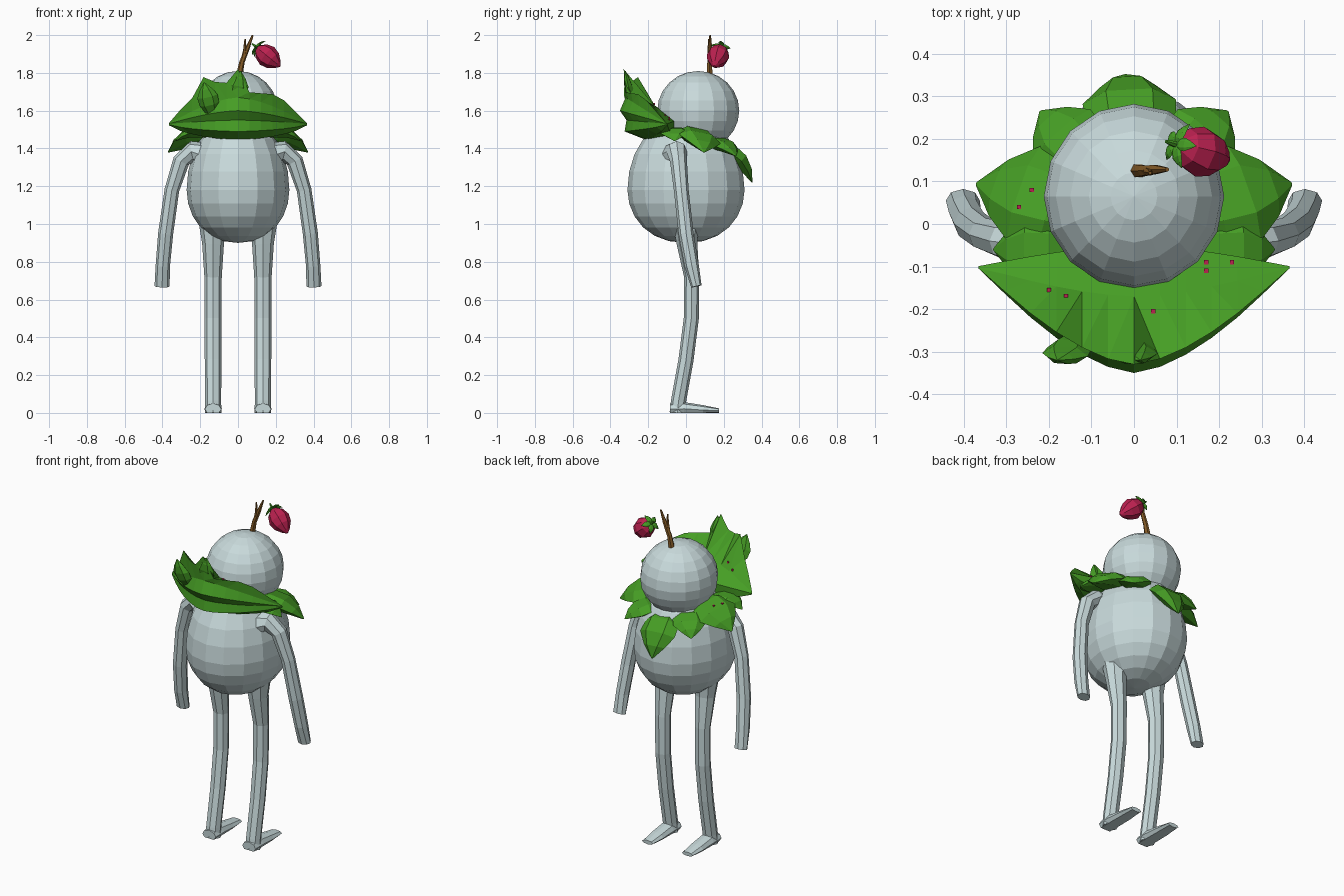
import bpy, bmesh, math
from mathutils import Vector
from mathutils.bvhtree import BVHTree

cube = bpy.data.objects.get("Cube")
if cube:
    bpy.data.objects.remove(cube, do_unlink=True)


def material(name, rgb):
    m = bpy.data.materials.new(name)
    m.use_nodes = True
    m.diffuse_color = (*rgb, 1)
    m.node_tree.nodes["Principled BSDF"].inputs["Base Color"].default_value = (*rgb, 1)
    return m


SKIN = material("pale grey blue", (0.58, 0.70, 0.71))
LEAF = material("leaf green", (0.061, 0.34, 0.018))
BERRY = material("berry red", (0.50, 0.015, 0.08))
WOOD = material("twig brown", (0.235, 0.105, 0.02))


def finish(name, bm, mat):
    bmesh.ops.recalc_face_normals(bm, faces=bm.faces)
    me = bpy.data.meshes.new(name)
    bm.to_mesh(me)
    bm.free()
    me.materials.append(mat)
    ob = bpy.data.objects.new(name, me)
    bpy.context.collection.objects.link(ob)
    return ob


def skin_rings(bm, rings):
    """Bridge closed rings of points and cap both ends."""
    vs = [[bm.verts.new(p) for p in r] for r in rings]
    n = len(vs[0])
    for a, b in zip(vs, vs[1:]):
        for i in range(n):
            j = (i + 1) % n
            bm.faces.new((a[i], a[j], b[j], b[i]))
    bm.faces.new(vs[0])
    bm.faces.new(vs[-1])


def loft(name, path, radii, mat, sides=8, ref=(0, 1, 0), floor=0.0):
    """Sweep an oval along a path; each radius is a number or (across, along ref)."""
    pts = [Vector(p) for p in path]
    ref = Vector(ref)
    rings = []
    for k, p in enumerate(pts):
        t = (pts[min(k + 1, len(pts) - 1)] - pts[max(k - 1, 0)]).normalized()
        u = t.cross(ref).normalized()
        v = u.cross(t)
        ru, rv = radii[k] if isinstance(radii[k], tuple) else (radii[k], radii[k])
        ring = []
        for i in range(sides):
            a = math.tau * i / sides
            q = p + u * ru * math.cos(a) + v * rv * math.sin(a)
            q.z = max(q.z, floor)
            ring.append(q)
        rings.append(ring)
    bm = bmesh.new()
    skin_rings(bm, rings)
    return finish(name, bm, mat)


def leaf(name, base, tip, normal, width, thick, bend=0.03):
    """Thick pointed blade, arched along its normal."""
    b, t, n = Vector(base), Vector(tip), Vector(normal).normalized()
    prof = [(0, .55, .6), (.3, .95, 1), (.55, 1, .9), (.78, .6, .6), (1, .04, .05)]
    path = [b.lerp(t, s) + n * bend * math.sin(math.pi * s) for s, _, _ in prof]
    return loft(name, path, [(width / 2 * w, thick / 2 * h) for _, w, h in prof],
                LEAF, 6, n)


# Body: egg-shaped, taller above its widest part
def ball(name, centre, rx, ry, up, down, power=1.0, seg=16, rows=12):
    bm = bmesh.new()
    bmesh.ops.create_uvsphere(bm, u_segments=seg, v_segments=rows, radius=1)
    for v in bm.verts:
        h = math.hypot(v.co.x, v.co.y)
        f = h ** (power - 1) if h > 1e-4 else 1
        v.co = Vector(centre) + Vector((v.co.x * rx * f, v.co.y * ry * f,
                                        v.co.z * (up if v.co.z > 0 else down)))
    return finish(name, bm, SKIN)


ball("body", (0, 0, 1.18), 0.272, 0.31, 0.38, 0.28, 0.9)
ball("head", (0, 0.065, 1.6), 0.212, 0.217, 0.21, 0.21, 1, 16, 12)

# Limbs, left and right
for s, side in ((1, "left"), (-1, "right")):
    loft(side + "_arm",
         [(s * x, y, z) for x, y, z in ((.18, -.06, 1.36), (.24, -.05, 1.385), (.30, -.04, 1.335),
                                        (.35, -.025, 1.18), (.383, 0, .95), (.398, .03, .78),
                                        (.402, .055, .67))],
         [.075, .055, .045, .039, .04, .038, (.04, .028)], SKIN)
    loft(side + "_leg",
         [(s * .132, y, z) for y, z in ((0, 1.0), (.005, .9), (.03, .72), (.028, .5),
                                        (0, .28), (-.04, .06), (-.045, 0))],
         [(.075, .07), (.058, .055), (.046, .04), (.045, .04), (.044, .04), (.043, .04),
          (.044, .042)], SKIN)
    loft(side + "_foot",
         [(s * .132, y, z) for y, z in ((-.085, .02), (-.01, .022), (.09, .015), (.175, .012))],
         [(.044, .03), (.046, .035), (.044, .026), (.036, .012)], SKIN, 8, (0, 0, 1))

# Front ruff: crescent of foliage rising to a jagged lip
SECTION = ((-.23, .22), (-.22, .14), (-.25, .07), (-.215, .02), (-.225, -.04),
           (-.11, -.085), (.04, -.07), (.05, .02), (-.07, .1))
JAG = (0, .02, .03, .10, .04, .01, .07, -.04, -.02, .01, .02, .01, 0)
rings = []
for i, jag in enumerate(JAG):
    a = i / 6 - 1
    f = max(1 - abs(a) ** 1.6, .02)
    ring = []
    for k, (dy, dz) in enumerate(SECTION):
        g = f ** .6 if dz < 0 else f
        ring.append(Vector((.365 * a, -.1 + dy * f, 1.53 + dz * g + (jag if k == 0 else 0))))
    rings.append(ring)
bm = bmesh.new()
skin_rings(bm, rings)
bmesh.ops.triangulate(bm, faces=[f for f in bm.faces if len(f.verts) == 4])
foliage = [finish("front_ruff", bm, LEAF)]

# Upright leaf tips along the lip
for x, z, dx in ((-.16, 1.75, -.02), (.0, 1.81, .015)):
    foliage.append(leaf("lip_leaf", (x - dx, -.27, z - .16), (x + dx, -.32, z),
                        (0, -1, -.3), .11, .05, .01))

# Collar leaves around the sides and back
for s in (1, -1):
    foliage.append(leaf("side_leaf", (s * .1, .02, 1.47), (s * .37, .095, 1.38),
                        (s * .35, .35, 1), .24, .09, .035))
    foliage.append(leaf("rear_side_leaf", (s * .09, .12, 1.43), (s * .22, .265, 1.36),
                        (s * .4, .5, 1), .18, .07, .025))
    foliage.append(leaf("low_side_leaf", (s * .14, -.06, 1.47), (s * .33, -.06, 1.44),
                        (s * .3, 0, 1), .16, .06, .03))
foliage.append(leaf("back_leaf", (0, .15, 1.42), (-.02, .35, 1.22), (0, .7, .75), .22, .1, .04))

# Tiny red specks lying on the foliage
bm = bmesh.new()
for ob in foliage:
    bm.from_mesh(ob.data)
tree = BVHTree.FromBMesh(bm)
bm.free()
bm = bmesh.new()
for x, y in ((-.24, .08), (-.27, .04), (-.2, -.155), (-.16, -.17), (.045, -.205),
             (.17, -.11), (.17, -.09), (.23, -.09)):
    hit = tree.ray_cast(Vector((x, y, 3)), Vector((0, 0, -1)))[0]
    if hit:
        made = bmesh.ops.create_cube(bm, size=.01)
        bmesh.ops.translate(bm, verts=made["verts"], vec=hit)
finish("leaf_specks", bm, BERRY)

# Forked twig
loft("twig", [(.005, .125, 1.78), (.022, .125, 1.86), (.05, .128, 1.93), (.078, .128, 2.0)],
     [.018, .014, .012, .005], WOOD, 6)
loft("twig_fork", [(.026, .125, 1.87), (.036, .122, 1.92), (.038, .12, 1.98)],
     [.011, .009, .004], WOOD, 6)

# Hanging berry with its leafy cap
top, tip = Vector((.105, .185, 1.93)), Vector((.222, .15, 1.835))
axis = (tip - top).normalized()
loft("berry", [top.lerp(tip, t) for t in (0, .15, .42, .68, .9, 1)],
     [.02, .046, .06, .05, .024, .006], BERRY, 8)
u = axis.cross(Vector((0, 1, 0))).normalized()
v = u.cross(axis)
for i in range(5):
    a = math.tau * i / 5
    d = u * math.cos(a) + v * math.sin(a)
    leaf("berry_cap_leaf", top - axis * .006, top + d * .056 + axis * .008,
         -axis, .032, .012, .008)
loft("berry_stalk", [top, top - axis * .02, top - axis * .04], [.009, .007, .004], LEAF, 6)
